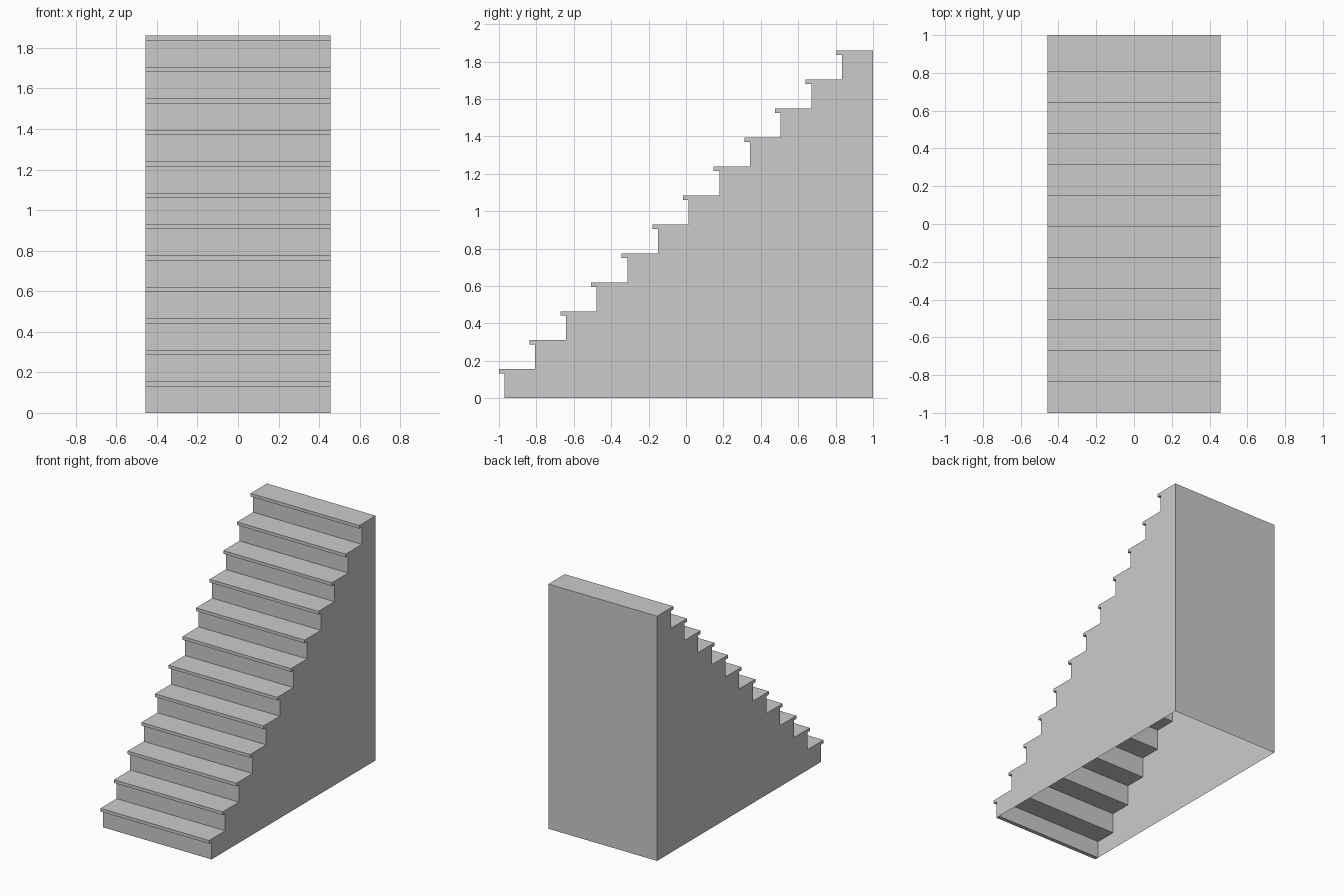
import bpy

if "Cube" in bpy.data.objects:
    bpy.data.objects.remove(bpy.data.objects["Cube"])

STEPS = 12
W = 0.457            # half width
RISE = 0.155
RUN = 0.164
LIP = 0.03           # nosing overhang
T = 0.024            # tread thickness
BACK = 1.0
TOP = STEPS * RISE


def make(name, verts, faces):
    mesh = bpy.data.meshes.new(name)
    mesh.from_pydata(verts, [], faces)
    mesh.update()
    obj = bpy.data.objects.new(name, mesh)
    bpy.context.collection.objects.link(obj)
    return obj


def board(name, y0, y1, z0, z1):
    # board spanning the stair width; its ends are closed by the side panels
    n = [(x, y, z) for x in (-W, W) for y, z in ((y0, z0), (y1, z0), (y1, z1), (y0, z1))]
    make(name, n, [(i, (i + 1) % 4, (i + 1) % 4 + 4, i + 4) for i in range(4)])


# Treads and risers, collecting the stepped side outline
outline = []
for i in range(STEPS):
    nose = -1 + i * RUN
    z0, z1 = i * RISE, (i + 1) * RISE
    riser = nose + LIP
    tread_end = BACK if i == STEPS - 1 else riser + RUN + LIP
    board(f"riser_{i + 1}", riser, riser + LIP, z0, z1 - T)
    board(f"tread_{i + 1}", nose, tread_end, z1 - T, z1)
    outline += [(riser, z0), (riser, z1 - T), (nose, z1 - T), (nose, z1)]
outline += [(BACK, TOP), (BACK, 0)]

# Thin side panels
for name, x in (("left_side_panel", -W), ("right_side_panel", W)):
    ring = list(range(len(outline)))
    make(name, [(x, y, z) for y, z in outline], [ring[::-1] if x > 0 else ring])
    if x > 0:
        bpy.data.objects[name].data.flip_normals()

# Back panel (the underside stays open)
make("back_panel", [(W, BACK, 0), (-W, BACK, 0), (-W, BACK, TOP), (W, BACK, TOP)], [(0, 1, 2, 3)])

# Outward facing side panels
for name, sign in (("left_side_panel", -1), ("right_side_panel", 1)):
    mesh = bpy.data.objects[name].data
    if mesh.polygons[0].normal.x * sign < 0:
        mesh.flip_normals()
